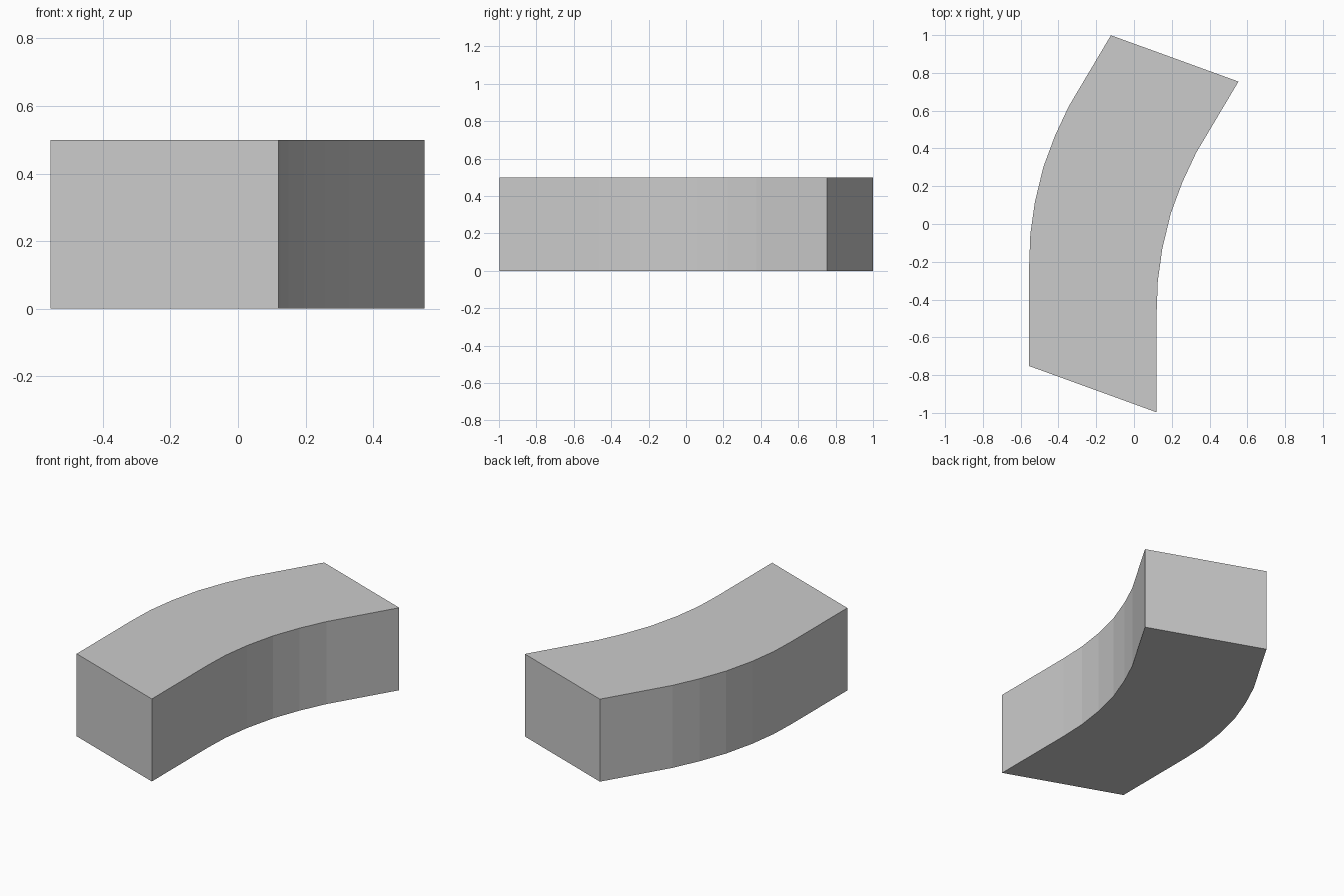
import bpy
import bmesh
from mathutils import Vector

cube = bpy.data.objects.get("Cube")
if cube:
    bpy.data.objects.remove(cube, do_unlink=True)

HEIGHT = 0.5
ACROSS = Vector((0.675, -0.245, 0))  # slanted ends, same offset along the bend

# Outer edge: straight, bend of about 30 degrees, straight
edge = [(-0.555, -0.752), (-0.555, -0.22), (-0.549, -0.055), (-0.525, 0.115),
        (-0.48, 0.302), (-0.418, 0.468), (-0.346, 0.622), (-0.122, 0.999)]

grey = bpy.data.materials.new("plain grey")
grey.use_nodes = True
colour = (0.6, 0.6, 0.6, 1)
grey.diffuse_color = colour
grey.node_tree.nodes["Principled BSDF"].inputs["Base Color"].default_value = colour

# Outline of the block, then extruded upward
bm = bmesh.new()
outer = [Vector((x, y, 0)) for x, y in edge]
inner = [p + ACROSS for p in outer]
base = bm.faces.new([bm.verts.new(p) for p in inner + outer[::-1]])
result = bmesh.ops.extrude_face_region(bm, geom=[base], use_keep_orig=True)
top = [v for v in result["geom"] if isinstance(v, bmesh.types.BMVert)]
bmesh.ops.translate(bm, vec=(0, 0, HEIGHT), verts=top)
bmesh.ops.recalc_face_normals(bm, faces=bm.faces)

mesh = bpy.data.meshes.new("curved_block")
bm.to_mesh(mesh)
bm.free()
mesh.materials.append(grey)
block = bpy.data.objects.new("curved_block", mesh)
bpy.context.scene.collection.objects.link(block)
